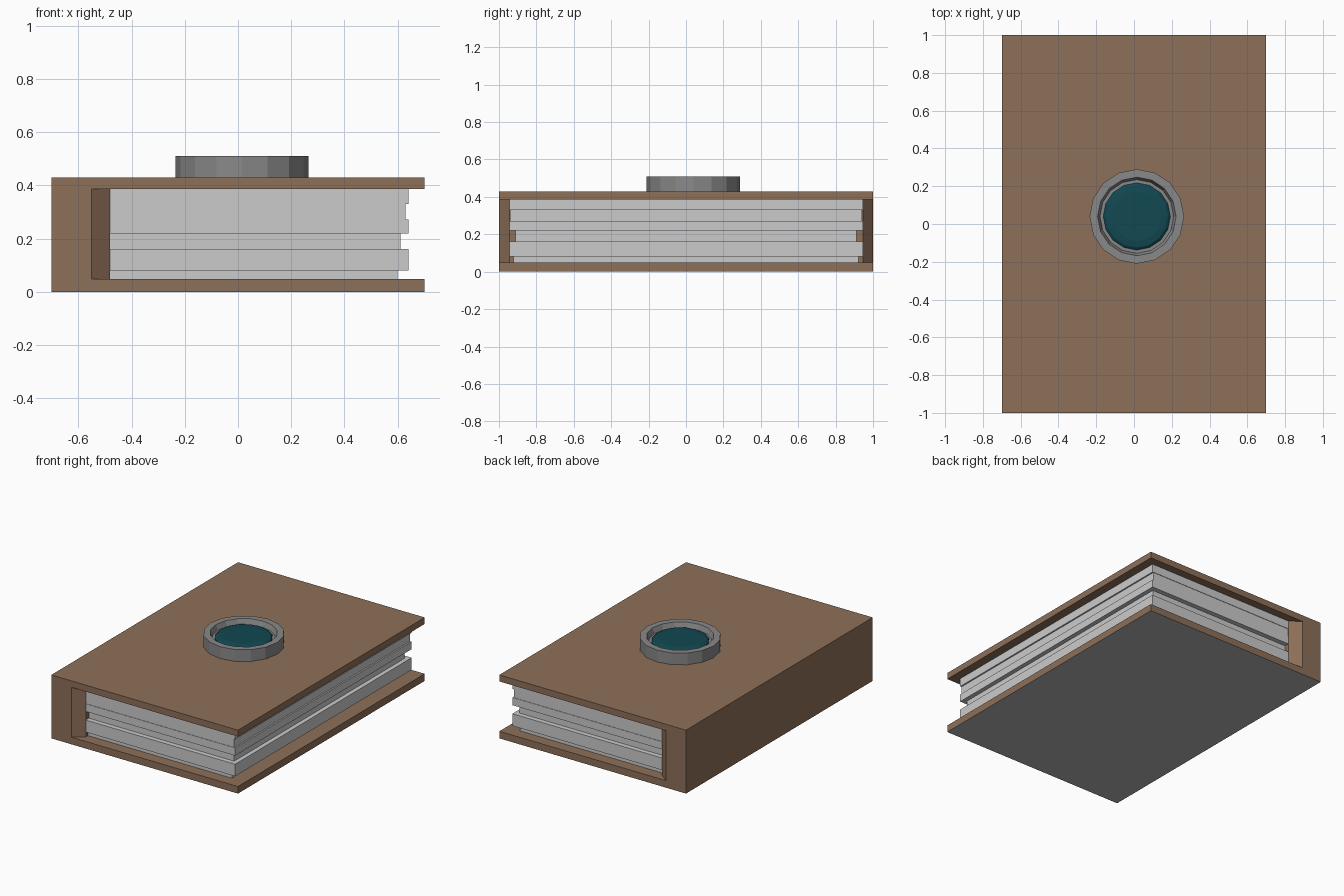
import bpy, bmesh, math

if "Cube" in bpy.data.objects:
    bpy.data.objects.remove(bpy.data.objects["Cube"])


def material(name, rgb):
    m = bpy.data.materials.new(name)
    m.diffuse_color = (*rgb, 1)
    m.use_nodes = True
    m.node_tree.nodes["Principled BSDF"].inputs["Base Color"].default_value = m.diffuse_color
    return m


def finish(name, bm, mats=()):
    bmesh.ops.recalc_face_normals(bm, faces=bm.faces[:])
    me = bpy.data.meshes.new(name)
    bm.to_mesh(me)
    bm.free()
    for m in mats:
        me.materials.append(m)
    ob = bpy.data.objects.new(name, me)
    bpy.context.collection.objects.link(ob)
    return ob


def prism(name, outline, z0, z1, mats=()):
    bm = bmesh.new()
    base = bm.faces.new([bm.verts.new((x, y, z0)) for x, y in outline])
    top = bmesh.ops.extrude_face_region(bm, geom=[base])["geom"]
    for v in top:
        if isinstance(v, bmesh.types.BMVert):
            v.co.z = z1
    return finish(name, bm, mats)


def rect(x0, x1, y):
    return [(x0, -y), (x1, -y), (x1, y), (x0, y)]


def lathe(name, profile, centre, sides, mats=()):
    """Spin (radius, z) points round a vertical axis; the ends are capped."""
    bm = bmesh.new()
    rings = []
    for r, z in profile:
        rings.append([bm.verts.new((centre[0] + r * math.cos(math.tau * i / sides),
                                    centre[1] + r * math.sin(math.tau * i / sides), z))
                      for i in range(sides)])
    for a, b in zip(rings, rings[1:]):
        for i in range(sides):
            j = (i + 1) % sides
            bm.faces.new((a[i], a[j], b[j], b[i]))
    bm.faces.new(rings[0])
    bm.faces.new(rings[-1])
    return finish(name, bm, mats)


brown = material("leather", (0.27, 0.16, 0.10))
grey = material("base_grey", (0.45, 0.45, 0.45))
metal = material("metal", (0.25, 0.25, 0.25))
teal = material("teal", (0.006, 0.065, 0.085))

# Cover: a block hollowed from three sides, leaving a spine with bevelled ends
cover = prism("cover", rect(-0.7, 0.7, 1.0), 0, 0.43, [brown, grey])
cutter = prism("cover_cutter", [(0.8, -1.05), (-0.614, -1.05), (-0.48, -0.945),
                                (-0.48, 0.945), (-0.614, 1.05), (0.8, 1.05)], 0.048, 0.386)
cutter.hide_render = True
mod = cover.modifiers.new("hollow", "BOOLEAN")
mod.operation = "DIFFERENCE"
mod.solver = "EXACT"
mod.object = cutter
bpy.context.view_layer.objects.active = cover
bpy.ops.object.modifier_apply(modifier=mod.name)
bpy.data.objects.remove(cutter)
for p in cover.data.polygons:
    p.material_index = 1 if p.center.z < 0.001 else 0

# Pages: one stack of uneven layers (bottom z, top z, right edge, half length)
layers = [(0.048, 0.08, 0.60, 0.922), (0.08, 0.162, 0.64, 0.945),
          (0.162, 0.22, 0.61, 0.912), (0.22, 0.272, 0.64, 0.945),
          (0.272, 0.33, 0.63, 0.942), (0.33, 0.386, 0.64, 0.945)]
bm = bmesh.new()
loops = []
for z0, z1, x, y in layers:
    for z in (z0, z1):
        loops.append([bm.verts.new((px, py, z)) for px, py in rect(-0.48, x, y)])
for a, b in zip(loops, loops[1:]):
    for i in range(4):
        j = (i + 1) % 4
        bm.faces.new((a[i], a[j], b[j], b[i]))
bm.faces.new(loops[0])
bm.faces.new(loops[-1])
finish("pages", bm)

# Round setting with a stepped recess, and the gem inside it
centre = (0.015, 0.04)
lathe("gem_setting", [(0.25, 0.43), (0.25, 0.51), (0.208, 0.51), (0.195, 0.475), (0.165, 0.475)],
      centre, 16, [metal])
lathe("gem", [(0.178, 0.47), (0.178, 0.482), (0.165, 0.492), (0.13, 0.497)], centre, 16, [teal])
